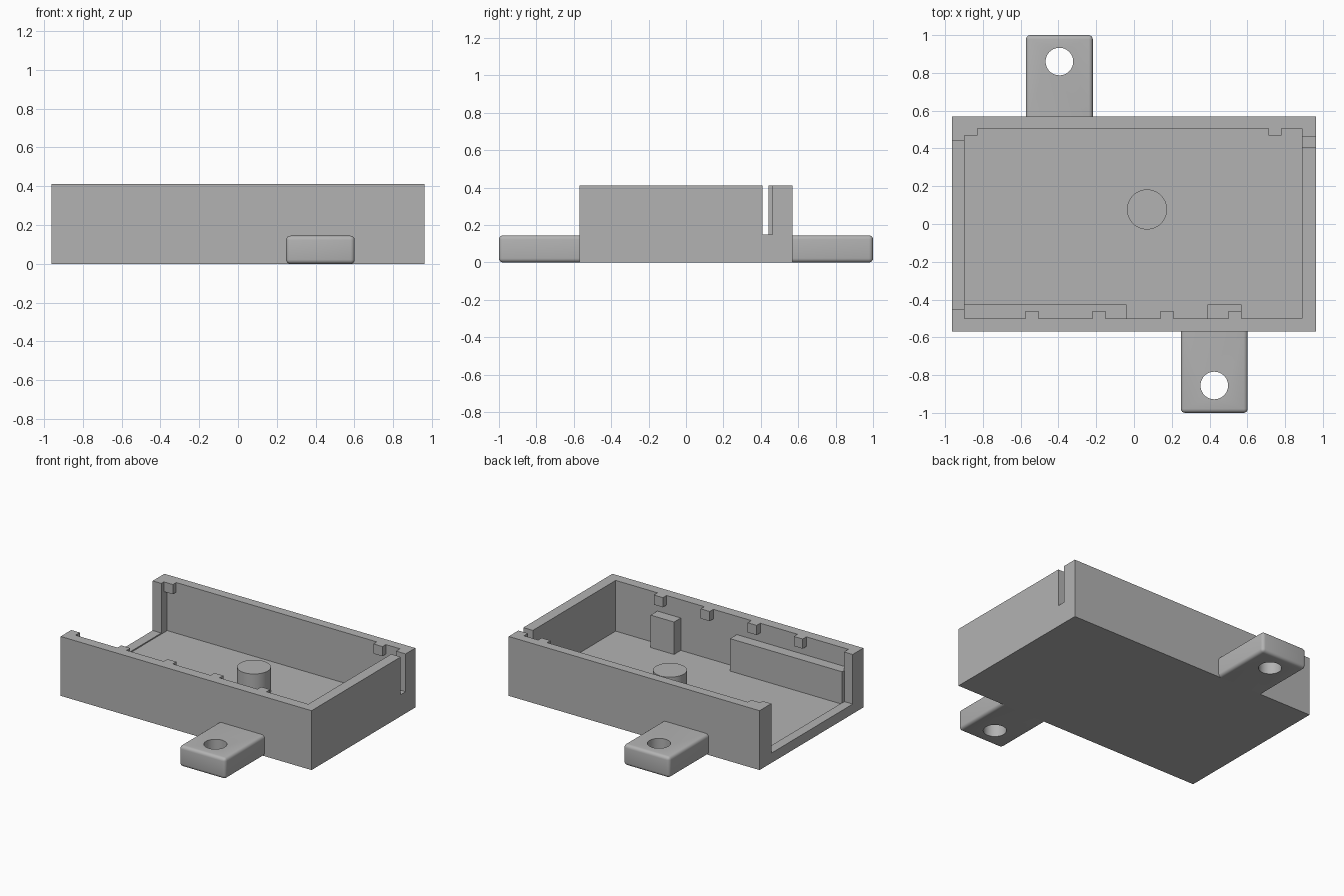
import bpy
import bmesh
from mathutils import Matrix

if "Cube" in bpy.data.objects:
    bpy.data.objects.remove(bpy.data.objects["Cube"])

grey = bpy.data.materials.new("plain grey")
grey.use_nodes = True
grey.diffuse_color = (0.45, 0.45, 0.45, 1)
grey.node_tree.nodes["Principled BSDF"].inputs["Base Color"].default_value = grey.diffuse_color

HALF_X, HALF_Y, HEIGHT = 0.963, 0.569, 0.412
INNER_X, INNER_Y = 0.89, 0.5
FLOOR = 0.06


def finish(name, bm):
    mesh = bpy.data.meshes.new(name)
    bm.to_mesh(mesh)
    bm.free()
    mesh.materials.append(grey)
    obj = bpy.data.objects.new(name, mesh)
    bpy.context.collection.objects.link(obj)
    return obj


def box_mesh(x, y, z):
    bm = bmesh.new()
    bmesh.ops.create_cube(bm, size=1)
    for v in bm.verts:
        v.co = [span[0] if c < 0 else span[1] for c, span in zip(v.co, (x, y, z))]
    return bm


def box(name, x, y, z):
    return finish(name, box_mesh(x, y, z))


def cylinder(name, x, y, z, radius):
    bm = bmesh.new()
    centre = Matrix.Translation((x, y, (z[0] + z[1]) / 2))
    bmesh.ops.create_cone(bm, cap_ends=True, segments=48, radius1=radius,
                          radius2=radius, depth=z[1] - z[0], matrix=centre)
    return finish(name, bm)


def activate(obj):
    bpy.ops.object.select_all(action="DESELECT")
    obj.select_set(True)
    bpy.context.view_layer.objects.active = obj


def cut(obj, cutter):
    cutter.hide_render = True
    mod = obj.modifiers.new("cut", "BOOLEAN")
    mod.operation = "DIFFERENCE"
    mod.solver = "EXACT"
    mod.object = cutter
    activate(obj)
    bpy.ops.object.modifier_apply(modifier=mod.name)
    bpy.data.objects.remove(cutter)


def smooth(obj):
    activate(obj)
    bpy.ops.object.shade_smooth_by_angle(angle=0.6)


# Tray: hollow, open at one end, with a thin slot in the other end wall
tray = box("tray", (-HALF_X, HALF_X), (-HALF_Y, HALF_Y), (0, HEIGHT))
cut(tray, box("cavity_cutter", (-0.897, INNER_X), (-INNER_Y, 0.505), (FLOOR, 1)))
cut(tray, box("opening_cutter", (-1.1, -0.85), (-0.452, 0.44), (0.068, 1)))
cut(tray, box("slot_cutter", (0.8, 1.1), (0.408, 0.462), (0.15, 1)))

# Retaining teeth along the top of the long walls
for i, x in enumerate((-0.574, -0.22, 0.14, 0.5)):
    box(f"front_tooth_{i + 1}", (x, x + 0.069), (-INNER_Y - 0.01, -0.46), (0.345, HEIGHT))
for i, x in enumerate((-0.897, 0.712)):
    box(f"back_tooth_{i + 1}", (x, x + 0.069), (0.468, 0.515), (0.345, HEIGHT))

# Supports standing inside the tray
box("long_support", (-0.9, -0.04), (-INNER_Y - 0.01, -0.426), (FLOOR - 0.01, 0.285))
box("short_support", (0.39, 0.57), (-INNER_Y - 0.01, -0.426), (FLOOR - 0.01, 0.285))
smooth(cylinder("post", 0.069, 0.077, (FLOOR - 0.01, 0.23), 0.106))


# Rounded mounting tabs with screw holes
def mounting_tab(name, x, side, hole_y):
    inner = side * HALF_Y
    bm = box_mesh((x - 0.177, x + 0.177), sorted((inner, side)), (0, 0.145))
    edges = [e for e in bm.edges
             if any(abs(v.co.y - inner) > 0.01 for v in e.verts)]
    bmesh.ops.bevel(bm, geom=edges, offset=0.022, segments=4, profile=0.5,
                    affect="EDGES")
    tab = finish(name, bm)
    cut(tab, cylinder("hole_cutter", x, side * hole_y, (-0.1, 0.3), 0.073))
    smooth(tab)


mounting_tab("back_tab", -0.395, 1, 0.86)
mounting_tab("front_tab", 0.425, -1, 0.855)
